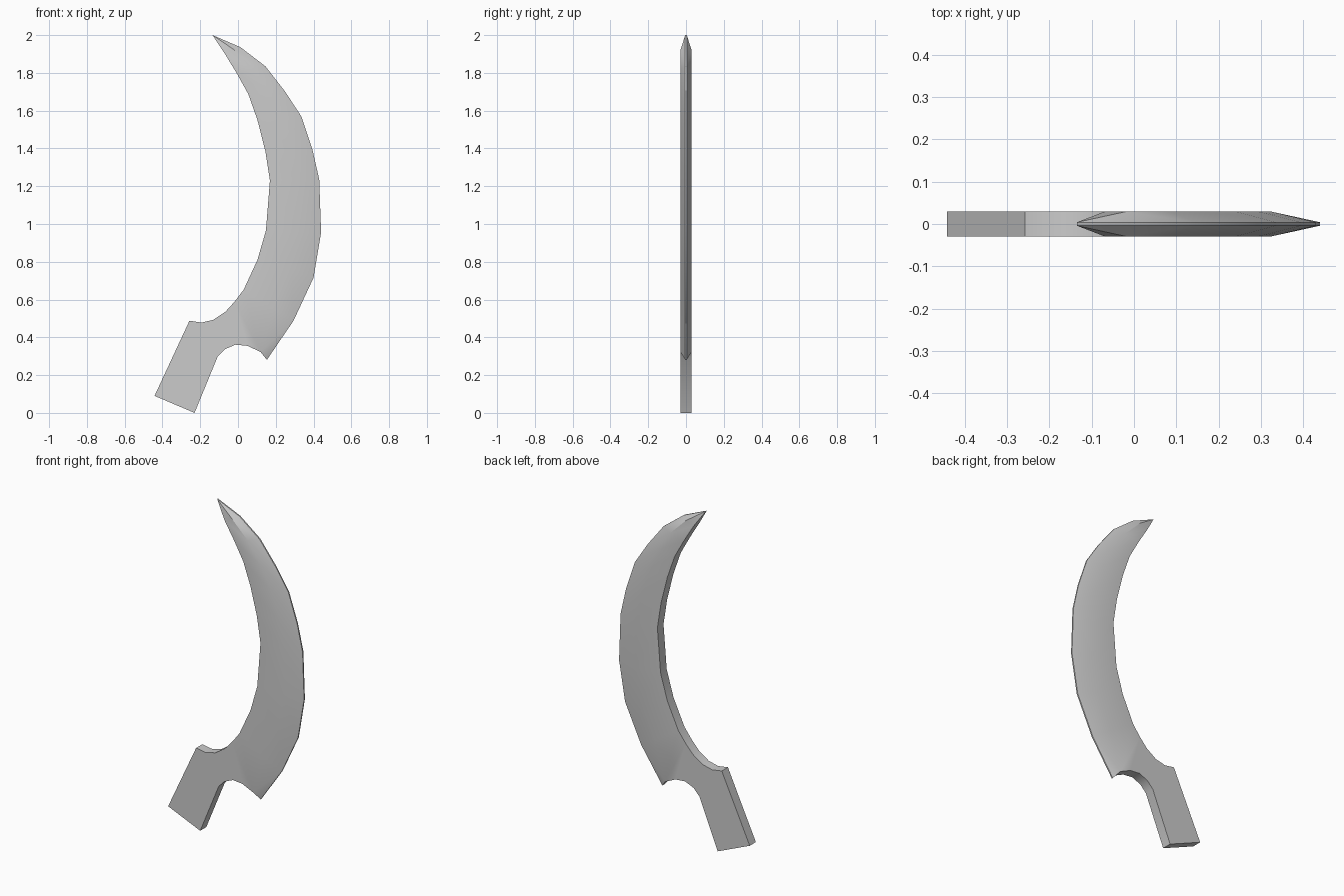
import bpy, bmesh

if "Cube" in bpy.data.objects:
    bpy.data.objects.remove(bpy.data.objects["Cube"])

HALF, EDGE = 0.029, 0.004   # half thickness of the body and of the cutting edge
GRIND = 0.4                 # share of the blade width that is ground thin

tip, heel = (-0.135, 2.0), (0.153, 0.281)
# Blade stations from tip to heel: (inner x, z, outer x, z)
blade = [(-0.07, 1.902, 0.013, 1.936), (-0.005, 1.795, 0.145, 1.835),
         (0.055, 1.687, 0.25, 1.70), (0.103, 1.55, 0.335, 1.57),
         (0.145, 1.385, 0.394, 1.395), (0.169, 1.23, 0.43, 1.236),
         (0.148, 0.966, 0.44, 0.955), (0.103, 0.81, 0.40, 0.716),
         (0.03, 0.652, 0.294, 0.488)]
# Neck and tang stations: (upper x, z, lower x, z)
tang = [(-0.018, 0.589, 0.119, 0.323), (-0.066, 0.536, 0.05, 0.355),
        (-0.13, 0.493, -0.013, 0.361), (-0.193, 0.478, -0.07, 0.337),
        (-0.257, 0.488, -0.108, 0.297), (-0.442, 0.09, -0.23, 0.0)]

bm = bmesh.new()


def build_side(sign):
    """One face sheet of the blade; returns its faces."""
    def vert(x, z, t):
        return bm.verts.new((x, sign * t, z))

    t = vert(*tip, EDGE)
    h = vert(*heel, EDGE)
    inner, mid, outer = [], [], []
    for ix, iz, ox, oz in blade:
        inner.append(vert(ix, iz, HALF))
        mid.append(vert(ox + GRIND * (ix - ox), oz + GRIND * (iz - oz), HALF))
        outer.append(vert(ox, oz, EDGE))
    for ux, uz, lx, lz in tang:
        inner.append(vert(ux, uz, HALF))
        mid.append(vert(lx, lz, HALF))
    n = len(blade)
    loops = [(t, inner[0], mid[0]), (t, mid[0], outer[0])]
    loops += [(inner[i], inner[i + 1], mid[i + 1], mid[i]) for i in range(len(inner) - 1)]
    loops += [(mid[i], mid[i + 1], outer[i + 1], outer[i]) for i in range(n - 1)]
    loops += [(mid[n - 1], mid[n], outer[n - 1]), (outer[n - 1], mid[n], h)]
    return [bm.faces.new(l) for l in loops]


# Two mirrored sheets, joined by a wall around the rim
build_side(-1)
count = len(bm.verts)
build_side(1)
bm.verts.ensure_lookup_table()
bm.verts.index_update()
rim = [e for e in bm.edges if e.is_boundary and e.verts[0].index < count]
for e in rim:
    a, b = e.verts
    bm.faces.new((a, b, bm.verts[b.index + count], bm.verts[a.index + count]))
bmesh.ops.recalc_face_normals(bm, faces=bm.faces)

mesh = bpy.data.meshes.new("sickle_blade")
bm.to_mesh(mesh)
bm.free()
obj = bpy.data.objects.new("sickle_blade", mesh)
bpy.context.collection.objects.link(obj)
bpy.context.view_layer.objects.active = obj
obj.select_set(True)
bpy.ops.object.shade_smooth_by_angle(angle=0.52)
